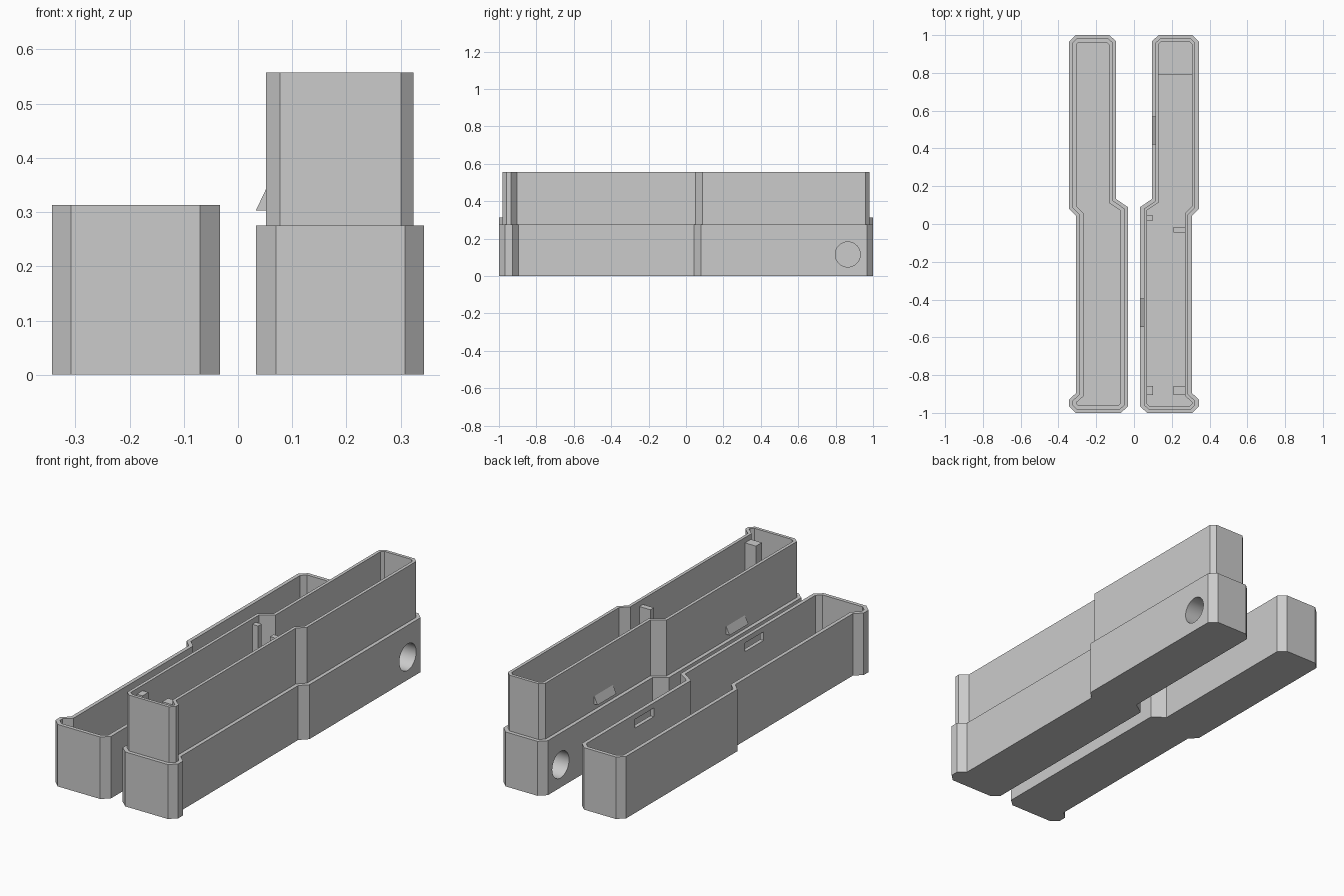
import bpy
import bmesh
from mathutils import Vector

cube = bpy.data.objects.get("Cube")
if cube:
    bpy.data.objects.remove(cube, do_unlink=True)

grey = bpy.data.materials.new("light grey plastic")
grey.use_nodes = True
grey.diffuse_color = (0.6, 0.6, 0.6, 1)
grey.node_tree.nodes["Principled BSDF"].inputs["Base Color"].default_value = (0.6, 0.6, 0.6, 1)

# Plan outline of the case, counter-clockwise
OUTLINE = [(0.07, -1), (0.308, -1), (0.343, -0.967), (0.343, -0.928),
           (0.306, -0.895), (0.306, 0.043), (0.343, 0.08), (0.343, 0.967),
           (0.308, 1), (0.13, 1), (0.095, 0.967), (0.095, 0.132),
           (0.033, 0.09), (0.033, -0.967)]


def inset(points, dist):
    """Move every edge of the outline inward by dist."""
    pts = [Vector(p) for p in points]
    result = []
    for i, p in enumerate(pts):
        a = (p - pts[i - 1]).normalized()
        b = (pts[(i + 1) % len(pts)] - p).normalized()
        na, nb = Vector((-a.y, a.x)), Vector((-b.y, b.x))
        result.append(p + (na + nb) * dist / (1 + na.dot(nb)))
    return result


def finish(name, bm):
    bmesh.ops.recalc_face_normals(bm, faces=bm.faces)
    mesh = bpy.data.meshes.new(name)
    bm.to_mesh(mesh)
    bm.free()
    mesh.materials.append(grey)
    obj = bpy.data.objects.new(name, mesh)
    bpy.context.collection.objects.link(obj)
    return obj


def shell(name, profile, side):
    """Open box: the outline lofted through (inset, height) steps."""
    bm = bmesh.new()
    rings = [[bm.verts.new((side * p.x, p.y, z)) for p in inset(OUTLINE, d)]
             for d, z in profile]
    n = len(OUTLINE)
    for low, high in zip(rings, rings[1:]):
        for i in range(n):
            j = (i + 1) % n
            bm.faces.new((low[i], low[j], high[j], high[i]))
    bm.faces.new(rings[0])
    bm.faces.new(rings[-1])
    return finish(name, bm)


def prism(name, profile, y0, y1):
    """Extrude an x-z profile along y."""
    bm = bmesh.new()
    face = bm.faces.new([bm.verts.new((x, y0, z)) for x, z in profile])
    new = bmesh.ops.extrude_face_region(bm, geom=[face])["geom"]
    bmesh.ops.translate(bm, vec=(0, y1 - y0, 0),
                        verts=[v for v in new if isinstance(v, bmesh.types.BMVert)])
    return finish(name, bm)


def box(name, x0, x1, y0, y1, z0, z1):
    return prism(name, [(x0, z0), (x1, z0), (x1, z1), (x0, z1)], y0, y1)


def activate(obj):
    bpy.ops.object.select_all(action="DESELECT")
    obj.select_set(True)
    bpy.context.view_layer.objects.active = obj


def cut(obj, cutter):
    activate(obj)
    mod = obj.modifiers.new("cut", "BOOLEAN")
    mod.operation = "DIFFERENCE"
    mod.solver = "EXACT"
    mod.object = cutter
    bpy.ops.object.modifier_apply(modifier=mod.name)


# Case base with raised inner lip, and its mirrored lid
base = shell("case_base", [(0, 0), (0, 0.275), (0.019, 0.275), (0.019, 0.557),
                           (0.035, 0.557), (0.035, 0.02)], 1)
lid = shell("case_lid", [(0, 0), (0, 0.313), (0.019, 0.313), (0.019, 0.031),
                         (0.038, 0.031), (0.038, 0.017)], -1)

# Solid end block, bored through from side to side
block = box("end_block", 0.12, 0.318, 0.79, 0.97, 0.01, 0.24)
bpy.ops.mesh.primitive_cylinder_add(vertices=48, radius=0.067, depth=0.6,
                                    location=(0.22, 0.865, 0.115),
                                    rotation=(0, 1.5707963, 0))
bore = bpy.context.object
bore.hide_render = True
for part in (base, block):
    cut(part, bore)
    activate(part)
    bpy.ops.object.shade_smooth_by_angle(angle=0.5)
bpy.data.objects.remove(bore, do_unlink=True)

# Support posts standing on the floor
for label, y0, y1, x_right in (("middle", 0.018, 0.046, 0.21), ("front", -0.905, -0.858, 0.21)):
    box(label + "_wall_post", 0.06, 0.1, y0, y1, 0.01, 0.53)
    shift = -0.062 if label == "middle" else 0
    box(label + "_inner_post", x_right, x_right + 0.061, y0 + shift, y1 + shift, 0.01, 0.53)

# Snap wedges on the lip, and matching slots in the lid
for label, x, y0, y1 in (("front", 0.052, -0.545, -0.395), ("back", 0.114, 0.42, 0.57)):
    prism(label + "_snap_wedge",
          [(x + 0.005, 0.303), (x - 0.019, 0.303), (x, 0.343), (x + 0.005, 0.343)], y0, y1)
    slot = box("slot_cutter", -x - 0.02, -x + 0.05, y0, y1, 0.243, 0.287)
    slot.hide_render = True
    cut(lid, slot)
    bpy.data.objects.remove(slot, do_unlink=True)
